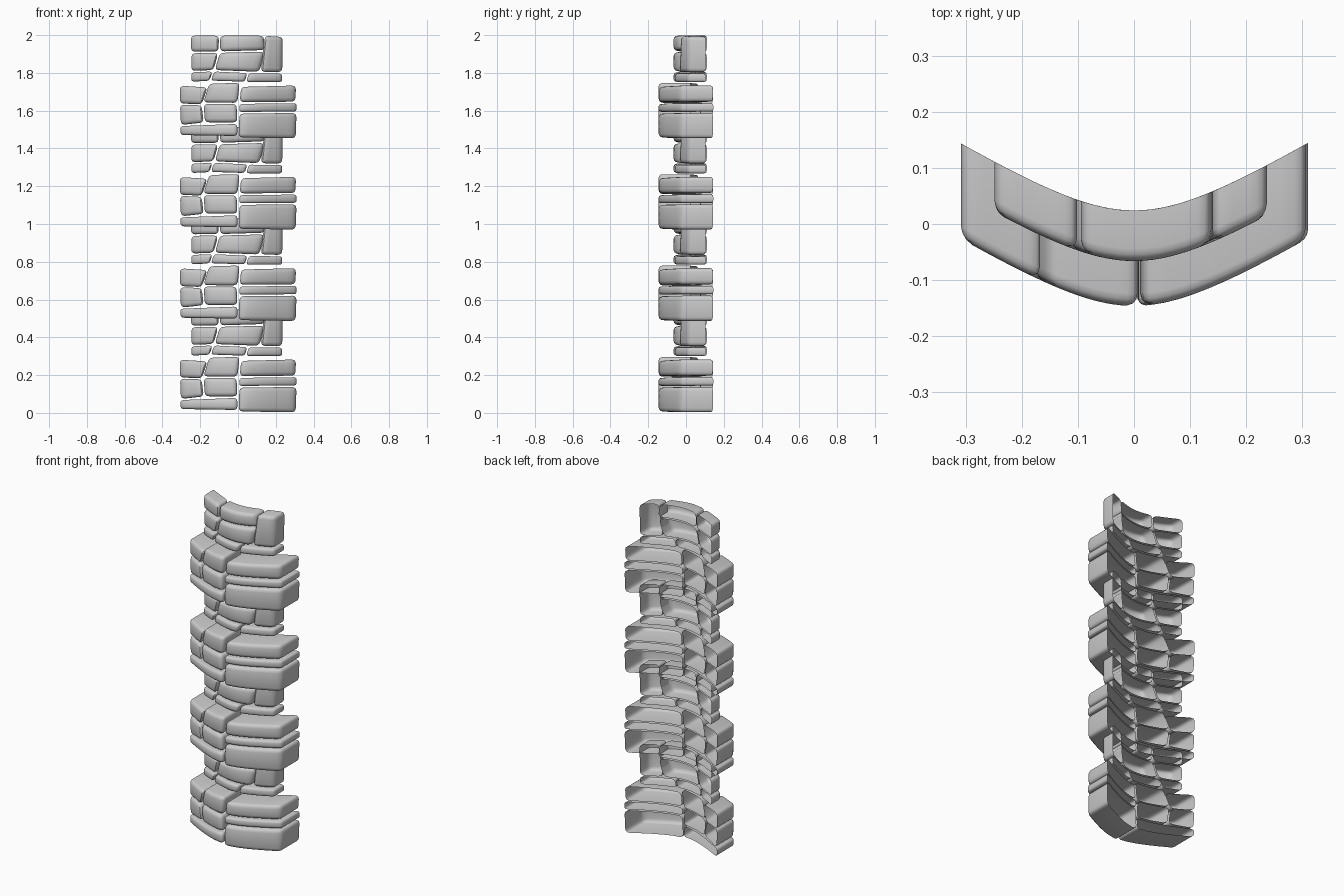
import bpy, bmesh, math

if "Cube" in bpy.data.objects:
    bpy.data.objects.remove(bpy.data.objects["Cube"])

PERIOD = 0.4835
WIDE, NARROW = 0.17, 0.09
GAP = 0.003


def back_y(x):
    """Curved plan line followed by the open back of every stone."""
    return 0.024 + 0.62 * (math.sqrt(x * x + 0.0225) - 0.15)


def ticks(length, r, n):
    """Distances along one side, dense inside the rounded rim."""
    rim = [0, 0.12 * r, 0.4 * r, r]
    mid = [r + (length - 2 * r) * i / n for i in range(1, n)]
    return rim + mid + [length - t for t in reversed(rim)]


def stone(name, depth, c):
    """Hollow stone: pillowed curved front plus side walls, open at the back."""
    (x0, z0), (x1, z1), (x2, z2), (x3, z3) = [(c[i], c[i + 1]) for i in range(0, 8, 2)]
    w = (x1 - x0 + x2 - x3) / 2
    h = (z3 - z0 + z2 - z1) / 2
    r = min(0.022, 0.3 * min(w, h))
    us, vs = ticks(w, r, max(2, round(w / 0.03))), ticks(h, r, 2)
    us, vs = [us[0]] + us + [us[-1]], [vs[0]] + vs + [vs[-1]]
    nu, nv = len(us), len(vs)
    bm = bmesh.new()
    grid = []
    for i, u in enumerate(us):
        col = []
        for j, v in enumerate(vs):
            # offset into the rim, with corners rounded from square to disc
            p = max(0, r - min(u, w - u)) / r
            q = max(0, r - min(v, h - v)) / r
            m, k = max(p, q), math.hypot(p, q)
            uu, vv = u, v
            if p > 0 and q > 0:
                du, dv = r * (1 - p * m / k), r * (1 - q * m / k)
                uu = du if u < w / 2 else w - du
                vv = dv if v < h / 2 else h - dv
            s = (GAP + uu * (w - 2 * GAP) / w) / w
            t = (GAP + vv * (h - 2 * GAP) / h) / h
            x = (x0 * (1 - s) + x1 * s) * (1 - t) + (x3 * (1 - s) + x2 * s) * t
            z = (z0 * (1 - s) + z1 * s) * (1 - t) + (z3 * (1 - s) + z2 * s) * t
            y = back_y(x)
            if 0 < i < nu - 1 and 0 < j < nv - 1:
                y += -depth + r * (1 - math.sqrt(max(0, 1 - m * m)))
            col.append(bm.verts.new((x, y, z)))
        grid.append(col)
    for i in range(nu - 1):
        for j in range(nv - 1):
            if i in (0, nu - 2) and j in (0, nv - 2):
                continue
            bm.faces.new((grid[i][j], grid[i + 1][j], grid[i + 1][j + 1], grid[i][j + 1]))
    bmesh.ops.remove_doubles(bm, verts=bm.verts, dist=1e-5)
    loose = [v for v in bm.verts if not v.link_faces]
    bmesh.ops.delete(bm, geom=loose, context='VERTS')
    me = bpy.data.meshes.new(name)
    bm.to_mesh(me)
    bm.free()
    ob = bpy.data.objects.new(name, me)
    bpy.context.collection.objects.link(ob)
    bpy.ops.object.select_all(action='DESELECT')
    ob.select_set(True)
    bpy.context.view_layer.objects.active = ob
    bpy.ops.object.shade_smooth_by_angle(angle=math.radians(40))
    # four repeats up the column
    arr = ob.modifiers.new("courses", 'ARRAY')
    arr.count = 4
    arr.use_relative_offset = False
    arr.use_constant_offset = True
    arr.constant_offset_displace = (0, 0, PERIOD)


# corners: bottom left, bottom right, top right, top left as x, z
wide = {
    "wide_left_top": (-.31, .185, -.19, .18, -.157, .275, -.312, .285),
    "wide_left_middle": (-.305, .07, -.178, .085, -.19, .18, -.31, .185),
    "wide_left_base": (-.306, .018, 0, .012, 0, .083, -.31, .07),
    "wide_middle_low": (-.178, .085, 0, .085, -.005, .188, -.185, .188),
    "wide_middle_top": (-.187, .19, 0, .188, .012, .30, -.155, .295),
    "wide_right_base": (0, .005, .308, 0, .313, .14, .005, .137),
    "wide_right_thin": (.003, .14, .313, .142, .313, .192, .006, .188),
    "wide_right_top": (.006, .192, .307, .194, .31, .286, .014, .278),
}
# shallower, narrower course set back above each wide course
narrow = {
    "narrow_left_low": (-.25, .30, -.15, .305, -.13, .36, -.25, .355),
    "narrow_left_middle": (-.25, .357, -.128, .362, -.10, .458, -.25, .457),
    "narrow_left_top": (-.252, .459, -.10, .46, -.098, .549, -.252, .55),
    "narrow_middle_low": (-.126, .362, .115, .352, .145, .465, -.098, .458),
    "narrow_middle_top": (-.098, .46, .147, .468, .138, .549, -.097, .55),
    "narrow_right": (.117, .352, .237, .35, .24, .542, .14, .549),
    "narrow_right_low": (.04, .298, .237, .298, .237, .348, .055, .35),
    "narrow_middle_small": (-.148, .306, .038, .30, .053, .351, -.128, .36),
}
for name, c in wide.items():
    stone(name, WIDE, c)
for name, c in narrow.items():
    stone(name, NARROW, c)
